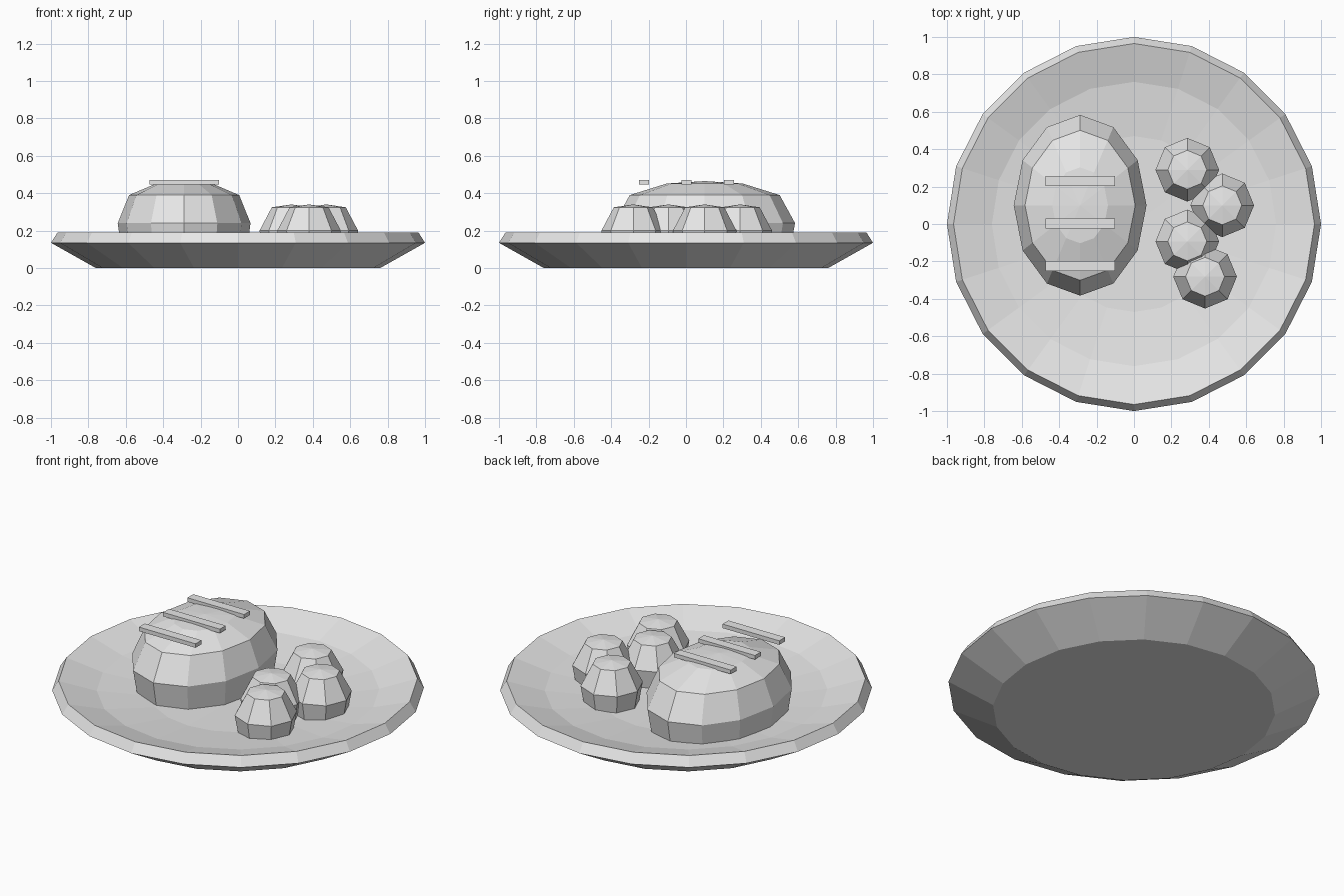
import bpy
import bmesh
from math import cos, sin, tau

cube = bpy.data.objects.get("Cube")
if cube:
    bpy.data.objects.remove(cube, do_unlink=True)

grey = bpy.data.materials.new("plain grey")
grey.use_nodes = True
COLOUR = (0.8, 0.8, 0.8, 1.0)
grey.diffuse_color = COLOUR
grey.node_tree.nodes["Principled BSDF"].inputs["Base Color"].default_value = COLOUR


def finish(name, bm, location):
    bmesh.ops.recalc_face_normals(bm, faces=bm.faces)
    mesh = bpy.data.meshes.new(name)
    bm.to_mesh(mesh)
    bm.free()
    mesh.materials.append(grey)
    obj = bpy.data.objects.new(name, mesh)
    obj.location = location
    bpy.context.collection.objects.link(obj)
    return obj


def lathe(name, profile, sides, x=0, y=0, rx=1, ry=1):
    """Faceted solid from (radius, height) pairs; radius 0 makes a pole."""
    bm = bmesh.new()
    rings = []
    for r, z in profile:
        if r == 0:
            rings.append([bm.verts.new((0, 0, z))] * sides)
        else:
            rings.append([bm.verts.new((r * rx * cos(tau * i / sides),
                                        r * ry * sin(tau * i / sides), z))
                          for i in range(sides)])
    for low, high in zip(rings, rings[1:]):
        for i in range(sides):
            j = (i + 1) % sides
            corners = [low[i], low[j], high[j], high[i]]
            bm.faces.new(list(dict.fromkeys(corners)))
    return finish(name, bm, (x, y, 0))


# Shallow dish: flat underside, flared wall, bevelled rim, sunken inside
lathe("plate", [(0, 0), (0.76, 0), (1, 0.135), (0.965, 0.19),
                (0.76, 0.13), (0.47, 0.097), (0, 0.088)], 20)

# Oval loaf resting in the dish
lathe("loaf", [(0, 0.06), (0.93, 0.06), (1, 0.24), (0.83, 0.39),
               (0.42, 0.452), (0, 0.465)], 12, -0.288, 0.1, 0.355, 0.483)

# Three flat strips across the loaf
for n, y in enumerate((-0.225, 0.003, 0.23)):
    bm = bmesh.new()
    bmesh.ops.create_cube(bm, size=1)
    bmesh.ops.scale(bm, vec=(0.372, 0.055, 0.024), verts=bm.verts)
    finish(f"loaf_strip_{n + 1}", bm, (-0.288, y, 0.46))

# Cluster of small round side pieces
for n, (x, y) in enumerate(((0.285, 0.29), (0.472, 0.1), (0.285, -0.093), (0.38, -0.282))):
    lathe(f"side_piece_{n + 1}", [(0, 0.06), (0.145, 0.06), (0.17, 0.2),
                                  (0.104, 0.325), (0, 0.34)], 8, x, y)
